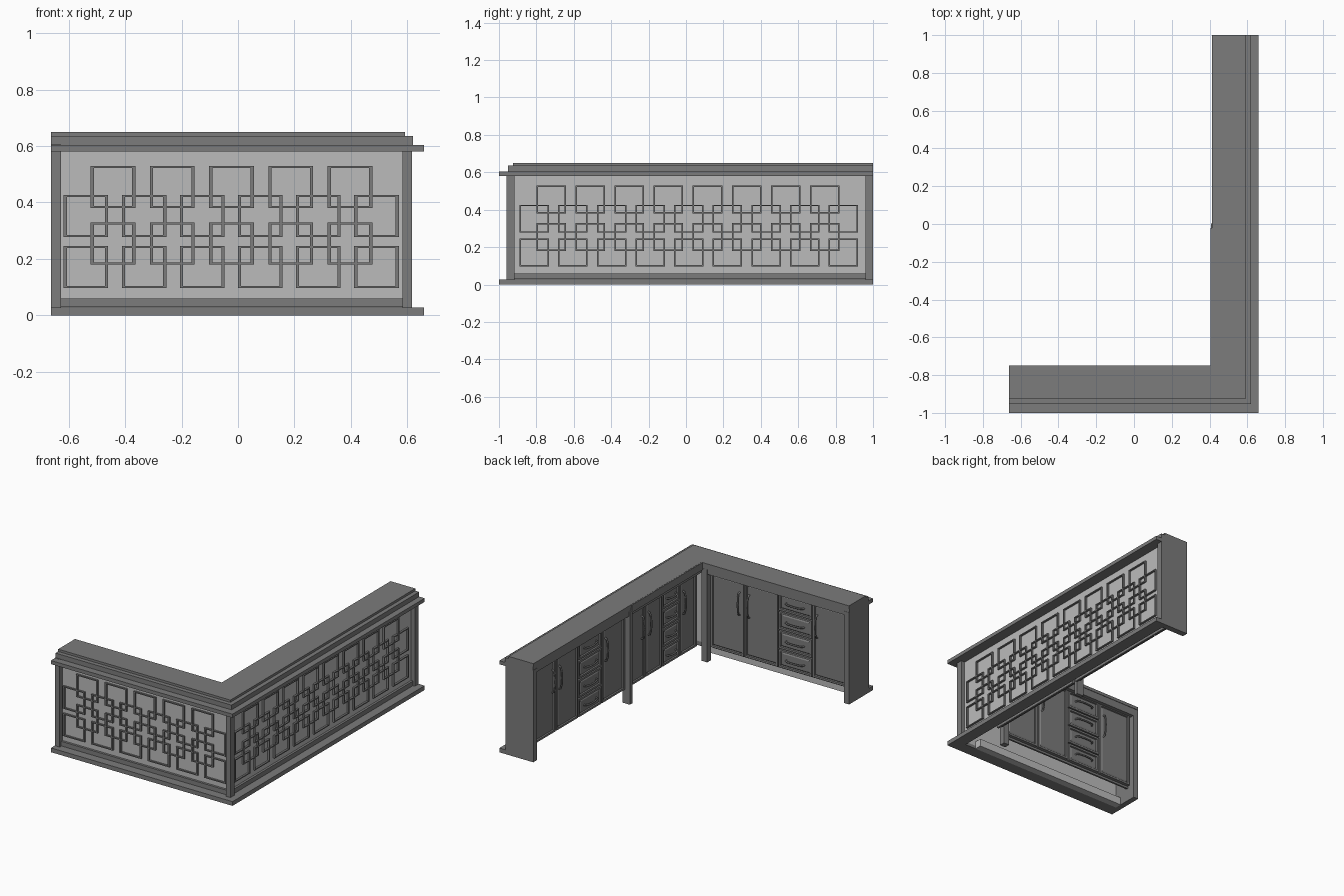
import bpy, bmesh
from mathutils import Vector

if "Cube" in bpy.data.objects:
    bpy.data.objects.remove(bpy.data.objects["Cube"])


def material(name, v):
    m = bpy.data.materials.new(name)
    m.diffuse_color = (v, v, v, 1)
    m.use_nodes = True
    m.node_tree.nodes["Principled BSDF"].inputs["Base Color"].default_value = m.diffuse_color
    return m


DARK, LIGHT = material("dark_grey", 0.2), material("light_grey", 0.5)


def finish(name, bm, mat=DARK):
    bmesh.ops.recalc_face_normals(bm, faces=bm.faces)
    me = bpy.data.meshes.new(name)
    bm.to_mesh(me)
    bm.free()
    me.materials.append(mat)
    ob = bpy.data.objects.new(name, me)
    bpy.context.collection.objects.link(ob)
    return ob


def add_box(bm, a, b):
    a, b = Vector(a), Vector(b)
    verts = bmesh.ops.create_cube(bm, size=1)["verts"]
    for v in verts:
        v.co = Vector([(a[i] + b[i]) / 2 + v.co[i] * abs(b[i] - a[i]) for i in range(3)])
    return verts


def box(name, a, b, mat=DARK):
    bm = bmesh.new()
    add_box(bm, a, b)
    return finish(name, bm, mat)


def l_slab(name, xo, yo, xi, yi, z0, z1):
    """L-shaped slab: outer edges xo / yo, inner edges xi / yi."""
    bm = bmesh.new()
    pts = [(-.663, yo), (xo, yo), (xo, 1), (xi, 1), (xi, yi), (-.663, yi)]
    f = bm.faces.new([bm.verts.new((x, y, z0)) for x, y in pts])
    ext = bmesh.ops.extrude_face_region(bm, geom=[f])["geom"]
    for v in ext:
        if isinstance(v, bmesh.types.BMVert):
            v.co.z = z1
    return finish(name, bm)


# Countertop steps and base plinth
l_slab("counter_top", .592, -.925, .412, -.75, .63, .65)
l_slab("counter_step", .62, -.953, .415, -.753, .604, .635)
l_slab("counter_ledge", .66, -1, .415, -.753, .58, .604)
l_slab("base_plinth", .66, -1, .58, -.92, 0, .028)
box("counter_overlap", (.406, -.76, .6), (.43, -.02, .649))

# Outer panels, lower rails and posts
box("front_panel", (-.65, -.93, .02), (.59, -.92, .59), LIGHT)
box("side_panel", (.58, -.93, .02), (.59, .98, .59), LIGHT)
box("front_lower_rail", (-.64, -.945, .03), (.59, -.93, .06))
box("side_lower_rail", (.59, -.93, .03), (.605, .96, .06))
box("corner_post", (.583, -.96, .028), (.617, -.918, .58))
box("front_end_panel", (-.663, -.96, 0), (-.627, -.751, .605))
box("side_end_panel", (.413, .96, 0), (.617, 1, .605))
box("kick_board", (-.63, -.92, 0), (.5, -.875, .05), LIGHT)


# Interlocking square lattice on both outer faces
def lattice(name, place, first_a, n_a, first_b, n_b, pitch_a, pitch_b, t):
    bm = bmesh.new()
    h = .007
    rows = [(.38, first_a, n_a, pitch_a), (.277, first_b, n_b, pitch_b),
            (.18, first_a, n_a, pitch_a), (.097, first_b, n_b, pitch_b)]
    for z, first, n, pitch in rows:
        for i in range(n):
            u0, u1, z1 = first + i * pitch, first + i * pitch + .158, z + .149
            for a, b, c, d in [(u0, u0 + t, z, z1), (u1 - t, u1, z, z1),
                               (u0 + t, u1 - t, z, z + h), (u0 + t, u1 - t, z1 - h, z1)]:
                add_box(bm, place(a, 0, c), place(b, .012, d))
    return finish(name, bm)


lattice("front_lattice", lambda u, d, z: (u, -.93 - d, z), -.522, 5, -.618, 6, .21, .206, .011)
lattice("side_lattice", lambda u, d, z: (.59 + d, u, z), -.80, 8, -.89, 9, .209, .2065, .008)


# Cabinet fronts: d is the distance out towards the inner edge of the counter
def long_leg(u, d, z):
    return Vector((.412 - d, u, z))


def short_leg(u, d, z):
    return Vector((u, -.75 + d, z))


def front(name, place, u0, u1, z0, z1):
    """Cabinet front with a recessed border and raised centre."""
    bm = bmesh.new()
    g = .004
    add_box(bm, place(u0 + g, -.05, z0 + g), place(u1 - g, -.028, z1 - g))
    bm.normal_update()
    out = (place(0, 1, 0) - place(0, 0, 0)).normalized()
    face = max(bm.faces, key=lambda f: f.normal.dot(out))
    for inset, depth in [(.018, 0), (.004, -.008), (.012, .005)]:
        bmesh.ops.inset_region(bm, faces=[face], thickness=inset, depth=0)
        for v in face.verts:
            v.co += out * depth
    return finish(name, bm)


def handle(name, place, u, z, half, vertical):
    """Arched bar pull."""
    cu = bpy.data.curves.new(name, 'CURVE')
    cu.dimensions = '3D'
    cu.bevel_depth = .0055
    cu.bevel_resolution = 1
    cu.use_fill_caps = True
    sp = cu.splines.new('POLY')
    prof = [(-1, -.032), (-.93, -.018), (-.6, -.010), (0, -.007),
            (.6, -.010), (.93, -.018), (1, -.032)]
    sp.points.add(len(prof) - 1)
    for p, (s, d) in zip(sp.points, prof):
        q = place(u, d, z + s * half) if vertical else place(u + s * half, d, z)
        p.co = (*q, 1)
    cu.materials.append(DARK)
    ob = bpy.data.objects.new(name, cu)
    bpy.context.collection.objects.link(ob)


Z0, Z1 = .09, .59


def cabinet(name, place, edges):
    """Door pair, four drawers, single door between the five edges."""
    lo, hi = edges[0], edges[-1]
    box(name + "_face_frame", place(lo, -.062, Z0 - .01), place(hi, -.05, .61))
    sgn = -1 if hi < lo else 1
    hand = [edges[1] - sgn * .035, edges[1] + sgn * .035, None, edges[3] + sgn * .035]
    for i in range(4):
        a, b = sorted(edges[i:i + 2])
        if i == 2:
            step = (Z1 - Z0) / 4
            for k in range(4):
                z = Z0 + k * step
                front(f"{name}_drawer_{k + 1}", place, a, b, z, z + step)
                handle(f"{name}_drawer_handle_{k + 1}", place, (a + b) / 2, z + step / 2,
                       (b - a) * .26, False)
        else:
            front(f"{name}_door_{i + 1}", place, a, b, Z0, Z1)
            handle(f"{name}_door_handle_{i + 1}", place, hand[i], .435, .075, True)


cabinet("outer_cabinet", long_leg, [.96, .725, .49, .245, .005])
cabinet("inner_cabinet", long_leg, [-.025, -.205, -.385, -.565, -.745])
cabinet("short_cabinet", short_leg, [.37, .12, -.125, -.375, -.622])

# Inner legs between the cabinets and at the inside corner
box("middle_leg", (.407, -.023, 0), (.46, .003, .61))
box("corner_leg", (.372, -.79, 0), (.413, -.752, .61))
